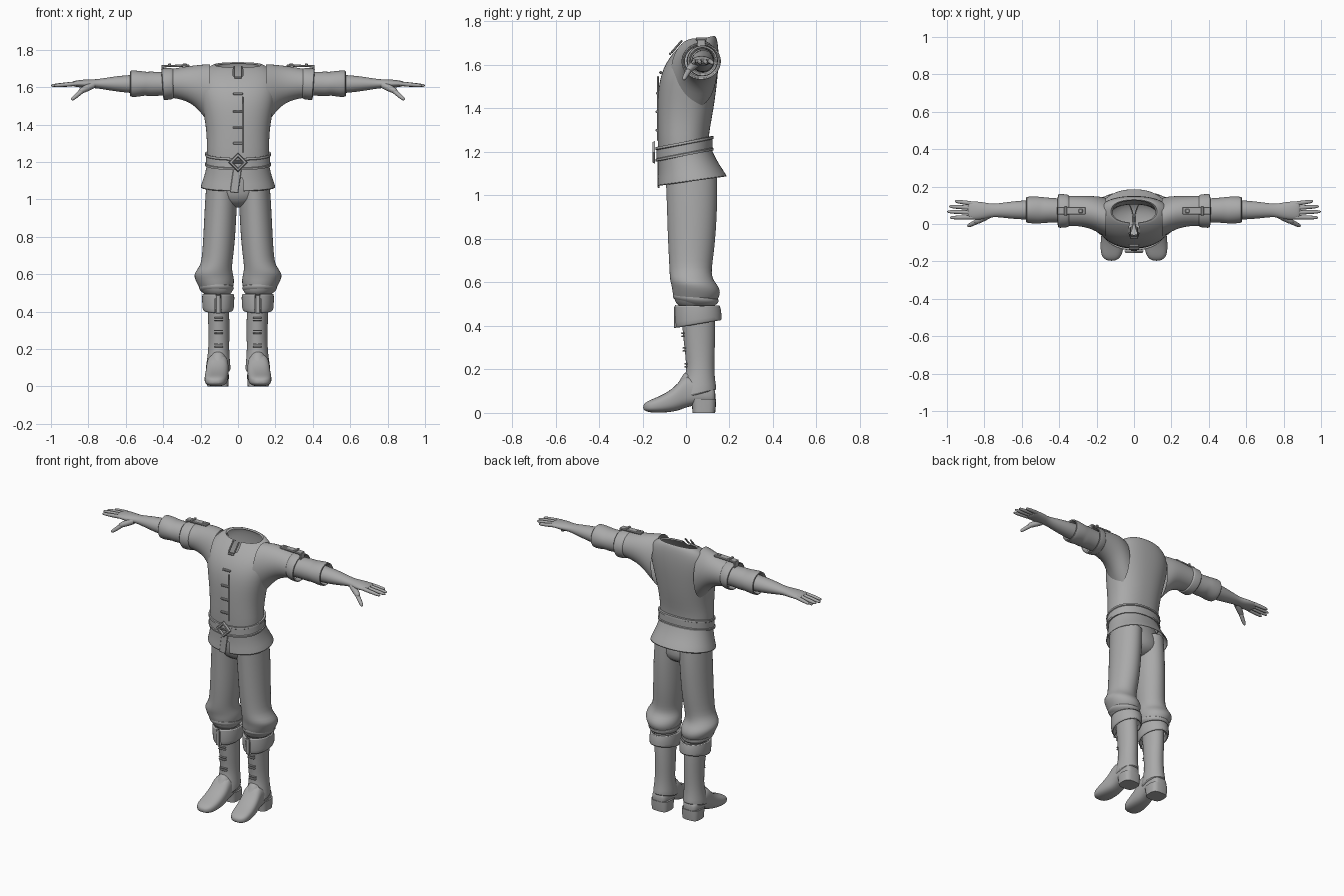
import bpy, bmesh, math
from mathutils import Vector, Matrix

grey = bpy.data.materials.new("plain_grey")
grey.diffuse_color = (0.4, 0.4, 0.4, 1)


def finish(name, bm, mirror=False, subsurf=0, angle=40):
    """Turn a bmesh into a smooth-shaded object, optionally mirrored in x."""
    bmesh.ops.recalc_face_normals(bm, faces=bm.faces)
    me = bpy.data.meshes.new(name)
    bm.to_mesh(me)
    bm.free()
    me.materials.append(grey)
    ob = bpy.data.objects.new(name, me)
    bpy.context.collection.objects.link(ob)
    if mirror:
        ob.modifiers.new("Mirror", 'MIRROR').use_mirror_merge = False
    if subsurf:
        s = ob.modifiers.new("Subdivision", 'SUBSURF')
        s.levels = s.render_levels = subsurf
    bpy.ops.object.select_all(action='DESELECT')
    bpy.context.view_layer.objects.active = ob
    ob.select_set(True)
    bpy.ops.object.shade_smooth_by_angle(angle=math.radians(angle))
    return ob


def loft(name, axis, rings, n=24, power=1.0, caps=(False, False), drop=None,
         mirror=False, subsurf=1, angle=60):
    """Skin rings (pos, a0, a1, b0, b1[, tilt]) along an axis; a and b are the
    extents on the two other axes, tilt shifts the ring along b."""
    bm = bmesh.new()
    loops = []
    for pos, a0, a1, b0, b1, *t in rings:
        tilt = t[0] if t else 0
        loop = []
        for k in range(n):
            c, s = math.cos(2 * math.pi * k / n), math.sin(2 * math.pi * k / n)
            c = math.copysign(abs(c) ** power, c)
            s = math.copysign(abs(s) ** power, s)
            a = (a0 + a1) / 2 + (a1 - a0) / 2 * c
            b = (b0 + b1) / 2 + (b1 - b0) / 2 * s
            p = pos + tilt * s
            co = {'x': (p, a, b), 'y': (a, p, b), 'z': (a, b, p)}[axis]
            loop.append(bm.verts.new(co))
        loops.append(loop)
    for i in range(len(loops) - 1):
        for k in range(n):
            if drop and drop(i, k):
                continue
            j = (k + 1) % n
            bm.faces.new((loops[i][k], loops[i][j], loops[i + 1][j], loops[i + 1][k]))
    for cap, loop in zip(caps, (loops[0], loops[-1])):
        if cap:
            bm.faces.new(loop)
    return finish(name, bm, mirror, subsurf, angle)


def box(name, center, size, rot=(0, 0, 0), bevel=0.003, mirror=False):
    bm = bmesh.new()
    bmesh.ops.create_cube(bm, size=1)
    bmesh.ops.scale(bm, vec=size, verts=bm.verts)
    bmesh.ops.bevel(bm, geom=bm.edges[:], offset=bevel, segments=1, affect='EDGES')
    for ang, ax in zip(rot, 'XYZ'):
        bmesh.ops.rotate(bm, matrix=Matrix.Rotation(ang, 3, ax), verts=bm.verts)
    bmesh.ops.translate(bm, vec=center, verts=bm.verts)
    return finish(name, bm, mirror, 0, 30)


# Tunic body, open at the neck with a short front slit
loft("tunic_body", 'z', [
    (1.18, -.163, .163, -.125, .105, .015), (1.25, -.168, .168, -.13, .103, .01),
    (1.32, -.166, .166, -.131, .112), (1.40, -.173, .173, -.131, .127),
    (1.48, -.188, .188, -.128, .138), (1.55, -.203, .203, -.117, .146),
    (1.61, -.208, .208, -.092, .15), (1.66, -.20, .20, -.058, .15, .004),
    (1.70, -.17, .17, -.022, .145, .010), (1.718, -.135, .135, -.002, .136, .014),
    (1.722, -.122, .122, .006, .13, .014), (1.712, -.115, .115, .008, .124, .014)],
    n=48, power=.88, drop=lambda i, k: i >= 7 and k in (35, 36))
# Raised hem along the neck slit
box("neck_slit_edge", (.019, -.042, 1.685), (.008, .01, .075), (-.72, 0, 0), mirror=True)
box("neck_slit_base", (0, -.072, 1.652), (.04, .01, .012), (-.72, 0, 0))

# Short tunic sleeve with a folded hem
loft("tunic_sleeve", 'x', [
    (.15, -.07, .14, 1.40, 1.722), (.185, -.05, .147, 1.445, 1.722),
    (.22, -.03, .15, 1.49, 1.718), (.27, -.014, .15, 1.525, 1.712),
    (.33, -.01, .15, 1.54, 1.702), (.355, -.01, .15, 1.542, 1.698)],
    n=32, mirror=True)
loft("sleeve_hem", 'x', [
    (.345, -.008, .148, 1.545, 1.697), (.35, -.018, .158, 1.535, 1.704, .004),
    (.38, -.02, .16, 1.532, 1.702, .004), (.405, -.022, .162, 1.53, 1.702, .006),
    (.407, -.014, .154, 1.538, 1.694, .006), (.37, -.006, .146, 1.548, 1.686)],
    n=32, mirror=True)

# Shoulder strap with end loop and button
box("shoulder_strap", (.335, .07, 1.714), (.15, .04, .012), (0, .03, 0), mirror=True)
box("strap_end", (.404, .07, 1.695), (.012, .04, .045), mirror=True)
box("strap_loop", (.365, .07, 1.718), (.016, .05, .016), mirror=True)
box("strap_button", (.285, .07, 1.722), (.022, .022, .008), mirror=True)

# Undersleeve with rolled cuff
loft("undersleeve", 'x', [
    (.34, .005, .135, 1.555, 1.68), (.42, .008, .138, 1.555, 1.682),
    (.47, .006, .142, 1.55, 1.684), (.49, .004, .144, 1.555, 1.682),
    (.51, .002, .147, 1.553, 1.685), (.55, .003, .147, 1.546, 1.69),
    (.577, .006, .146, 1.548, 1.69), (.578, .014, .138, 1.557, 1.68),
    (.54, .022, .13, 1.565, 1.672)], n=28, mirror=True)

# Forearm and palm
loft("forearm_hand", 'x', [
    (.50, .025, .13, 1.565, 1.67), (.58, .022, .128, 1.568, 1.666),
    (.66, .028, .12, 1.578, 1.658), (.73, .037, .11, 1.59, 1.646),
    (.765, .036, .108, 1.595, 1.642), (.80, .026, .116, 1.594, 1.642),
    (.84, .022, .121, 1.598, 1.64), (.875, .024, .122, 1.602, 1.634),
    (.89, .03, .118, 1.608, 1.628)], n=20, caps=(False, True), mirror=True)


def finger(name, start, end, r):
    """Tapered digit with a rounded tip."""
    bm = bmesh.new()
    a, b = Vector(start), Vector(end)
    q = (b - a).to_track_quat('Z', 'Y')
    loops = []
    for t, f in ((0, 1), (.3, 1.02), (.5, .95), (.75, .88), (.93, .7), (1, .3)):
        loops.append([bm.verts.new(a.lerp(b, t) + q @ Vector(
            (r * f * math.cos(math.pi * k / 4), r * f * math.sin(math.pi * k / 4), 0)))
            for k in range(8)])
    for l0, l1 in zip(loops, loops[1:]):
        for k in range(8):
            j = (k + 1) % 8
            bm.faces.new((l0[k], l0[j], l1[j], l1[k]))
    bm.faces.new(loops[-1])
    finish(name, bm, True, 1, 60)


for name, y0, y1, x1 in (("index_finger", .036, .034, .985), ("middle_finger", .061, .066, 1.0),
                         ("ring_finger", .086, .094, .99), ("little_finger", .109, .122, .958)):
    finger(name, (.862, y0, 1.619), (x1, y1, 1.608), .0125)
finger("thumb_base", (.775, .05, 1.612), (.85, .008, 1.575), .021)
finger("thumb", (.825, .02, 1.588), (.89, -.012, 1.532), .014)

# Front toggles on the tunic
for z, y in ((1.565, -.116), (1.47, -.131), (1.385, -.133), (1.30, -.133)):
    box("front_toggle", (0, y, z), (.055, .014, .012))
box("front_placket", (.026, -.129, 1.40), (.006, .008, .30))

# Flared tunic skirt with a front slit
loft("tunic_skirt", 'z', [
    (1.23, -.163, .163, -.126, .105, .02), (1.19, -.165, .165, -.127, .118, .02),
    (1.14, -.176, .176, -.126, .142, .02), (1.10, -.189, .189, -.128, .168, .02),
    (1.065, -.202, .202, -.133, .19, .022), (1.062, -.196, .196, -.127, .184, .022),
    (1.11, -.178, .178, -.117, .152, .02)],
    n=48, power=.92, drop=lambda i, k: i >= 2 and k in (35, 36))
box("skirt_flap", (-.012, -.126, 1.10), (.045, .008, .13), (0, .14, 0))

# Belt with raised borders, and diamond buckle
loft("belt", 'z', [
    (1.182, -.164, .164, -.125, .112, .025), (1.182, -.176, .176, -.140, .126, .025),
    (1.192, -.177, .177, -.141, .127, .025), (1.195, -.172, .172, -.136, .122, .025),
    (1.233, -.172, .172, -.136, .122, .025), (1.236, -.177, .177, -.141, .127, .025),
    (1.247, -.176, .176, -.140, .126, .025), (1.247, -.164, .164, -.125, .112, .025)],
    n=48, power=.92, subsurf=0, angle=35)
bm = bmesh.new()
profile = ((.052, .0), (.046, -.012), (.034, -.012), (.028, .0))
loops = [[bm.verts.new((r * math.sin(k * math.pi / 2), -.143 + d, 1.198 + r * math.cos(k * math.pi / 2)))
          for k in range(4)] for r, d in profile]
for i in range(4):
    for k in range(4):
        l0, l1, j = loops[i], loops[(i + 1) % 4], (k + 1) % 4
        bm.faces.new((l0[k], l0[j], l1[j], l1[k]))
finish("belt_buckle", bm, angle=30)
box("buckle_pin", (0, -.148, 1.198), (.07, .008, .01))

# Trousers: seat and bunched legs
loft("trouser_seat", 'z', [
    (1.16, -.15, .15, -.10, .11), (1.06, -.168, .168, -.098, .14),
    (1.0, -.155, .155, -.085, .135), (.97, -.09, .09, -.05, .10), (.955, -.03, .03, -.01, .06)],
    n=32, caps=(False, True))
loft("trouser_leg", 'z', [
    (1.10, .0, .168, -.095, .142), (1.0, .004, .176, -.09, .145), (.90, .009, .181, -.087, .142),
    (.78, .016, .187, -.083, .134), (.69, .026, .193, -.078, .122), (.645, .032, .202, -.076, .117),
    (.61, .03, .232, -.074, .125), (.585, .022, .235, -.066, .148), (.555, .02, .222, -.063, .16),
    (.525, .028, .205, -.055, .15), (.503, .03, .19, -.046, .13), (.49, .045, .175, -.03, .115)],
    n=28, mirror=True)
loft("knee_fold", 'z', [
    (.545, .04, .19, -.04, .13, -.01), (.535, .02, .212, -.064, .154, -.012),
    (.515, .022, .208, -.062, .15, -.012), (.495, .045, .18, -.03, .12, -.008)],
    n=28, mirror=True)

# Boot: folded cuff, shaft, foot, heel
loft("boot_cuff", 'z', [
    (.47, .05, .165, -.02, .135), (.497, .028, .185, -.044, .148), (.495, .018, .193, -.052, .157),
    (.45, .02, .192, -.052, .163, .012), (.41, .022, .19, -.048, .166, .018),
    (.405, .03, .182, -.04, .158, .018), (.43, .042, .166, -.025, .14, .01)],
    n=32, drop=lambda i, k: 2 <= i and k in (23, 24), mirror=True)
box("cuff_strap", (.106, -.05, .44), (.026, .012, .10), mirror=True)
loft("boot_shaft", 'z', [
    (.50, .05, .165, -.025, .13), (.40, .047, .162, -.018, .135), (.30, .045, .158, -.008, .133),
    (.22, .047, .158, .002, .130), (.17, .046, .162, -.002, .132), (.13, .042, .168, -.018, .137),
    (.085, .038, .175, -.036, .142, .02), (.085, .05, .165, -.022, .132, .02)],
    n=28, mirror=True)
loft("boot_foot", 'y', [
    (.136, .08, .14, .05, .10), (.125, .06, .158, .04, .12), (.06, .052, .166, .04, .14),
    (.0, .05, .168, .025, .19), (-.035, .05, .172, .01, .135), (-.08, .052, .178, .002, .098),
    (-.13, .056, .18, .0, .073), (-.165, .065, .176, .002, .06), (-.188, .082, .16, .008, .047),
    (-.197, .105, .135, .018, .034)],
    n=24, power=.75, caps=(True, True), mirror=True)
loft("boot_heel", 'z', [
    (.0, .052, .164, .03, .134), (.03, .05, .166, .028, .137), (.065, .048, .168, .022, .138)],
    n=24, power=.6, caps=(True, True), subsurf=0, angle=40, mirror=True)
# Instep tongue and lacing on the shaft
loft("boot_tongue", 'z', [
    (.19, .082, .13, -.008, .05), (.16, .066, .146, -.022, .05), (.12, .058, .158, -.048, .05),
    (.09, .056, .168, -.088, .05)], n=20, caps=(True, False), mirror=True)
for z, y in ((.36, -.014), (.292, -.008), (.22, .0)):
    for dz in (-.007, .007):
        box("boot_lace", (.103, y, z + dz), (.048, .016, .007), bevel=.002, mirror=True)
